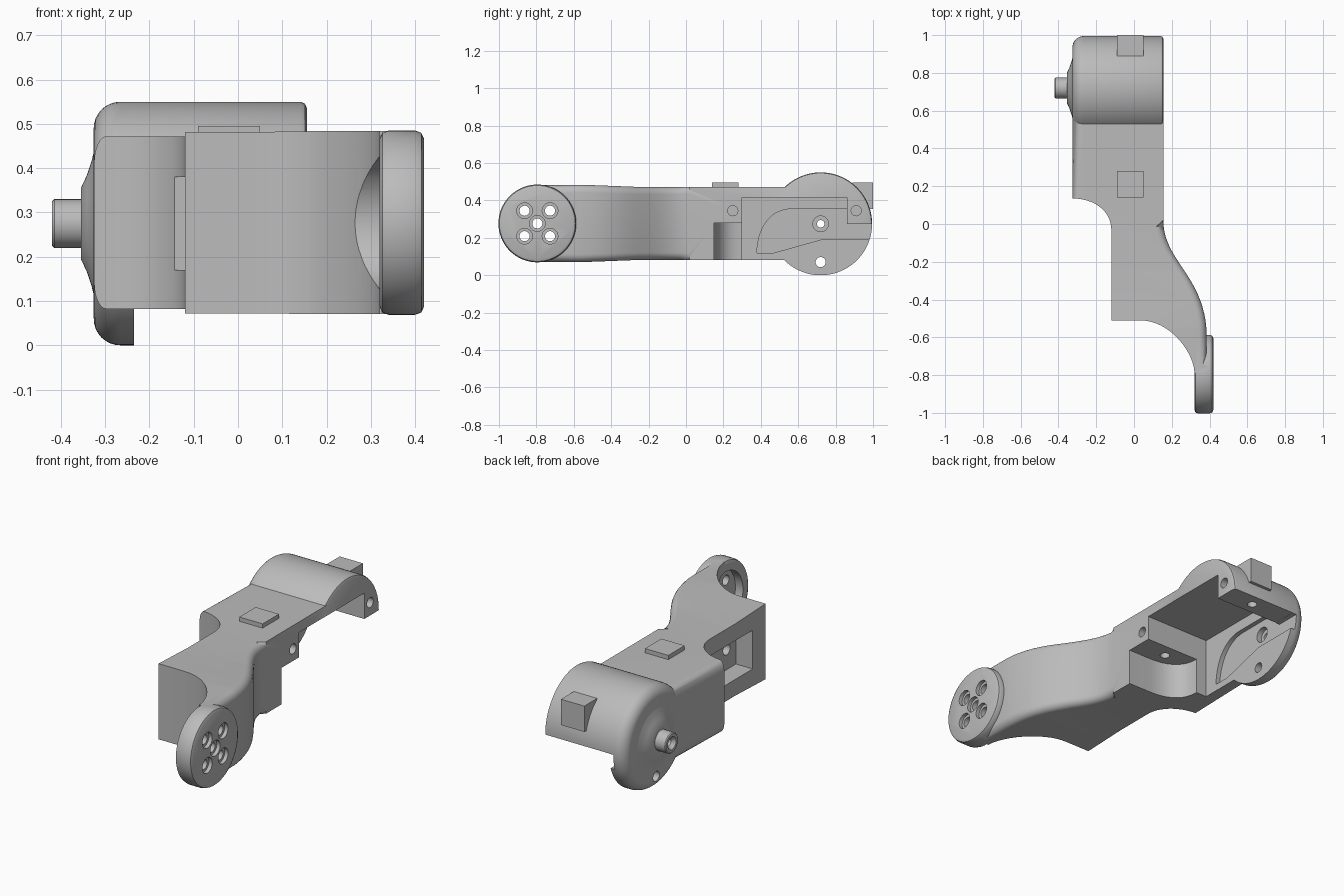
import bpy, bmesh, math
from mathutils import Vector
from mathutils.geometry import interpolate_bezier

if "Cube" in bpy.data.objects:
    bpy.data.objects.remove(bpy.data.objects["Cube"], do_unlink=True)

grey = bpy.data.materials.new("machined grey")
grey.use_nodes = True
grey.diffuse_color = (0.5, 0.5, 0.5, 1)
grey.node_tree.nodes["Principled BSDF"].inputs["Base Color"].default_value = (0.5, 0.5, 0.5, 1)

MID = 0.277      # height of the arm's centre line
AXLE = (0.72, 0.275)
DISC = (-0.795, MID)


def finish(bm, name):
    bmesh.ops.recalc_face_normals(bm, faces=bm.faces)
    mesh = bpy.data.meshes.new(name)
    bm.to_mesh(mesh)
    bm.free()
    mesh.materials.append(grey)
    ob = bpy.data.objects.new(name, mesh)
    bpy.context.collection.objects.link(ob)
    return ob


def curve(a, b, c, d, n=14):
    pts = interpolate_bezier(*[Vector((*p, 0)) for p in (a, b, c, d)], n)
    return [(p.x, p.y) for p in pts]


def prism_bm(pts, axis, lo, hi):
    bm = bmesh.new()
    place = (lambda p, t: (p[0], p[1], t)) if axis == "z" else (lambda p, t: (t, p[0], p[1]))
    face = bm.faces.new([bm.verts.new(place(p, lo)) for p in pts])
    new = bmesh.ops.extrude_face_region(bm, geom=[face])["geom"]
    move = Vector(place((0, 0), hi - lo))
    bmesh.ops.translate(bm, vec=move, verts=[v for v in new if isinstance(v, bmesh.types.BMVert)])
    bmesh.ops.recalc_face_normals(bm, faces=bm.faces)
    return bm


def prism(name, pts, axis, lo, hi):
    return finish(prism_bm(pts, axis, lo, hi), name)


def box(name, x, y, z):
    return prism(name, [(x[0], y[0]), (x[1], y[0]), (x[1], y[1]), (x[0], y[1])], "z", *z)


def lathe(name, profile, centre, hollow=False, seg=72):
    """Turn (x, radius) points about an axis along x."""
    bm = bmesh.new()
    angles = [math.tau * i / seg for i in range(seg)]
    rings = [[bm.verts.new((x, centre[0] + r * math.cos(a), centre[1] + r * math.sin(a)))
              for a in angles] for x, r in profile]
    pairs = list(zip(rings, rings[1:]))
    if hollow:
        pairs.append((rings[-1], rings[0]))
    else:
        bm.faces.new(rings[0])
        bm.faces.new(rings[-1])
    for p, q in pairs:
        for i in range(seg):
            j = (i + 1) % seg
            bm.faces.new((p[i], p[j], q[j], q[i]))
    return finish(bm, name)


def drill(centre, r, lo, hi):
    return lathe("drill", [(lo, r), (hi, r)], centre, seg=32)


def combine(target, other, operation):
    mod = target.modifiers.new("join", "BOOLEAN")
    mod.operation, mod.solver, mod.object = operation, "EXACT", other
    bpy.context.view_layer.objects.active = target
    bpy.ops.object.modifier_apply(modifier=mod.name)
    bpy.data.objects.remove(other, do_unlink=True)


# Arm: plan outline with an S-curved outer side and a scooped front
outline = [(0.155, 0.72)]
outline += curve((0.155, 0.02), (0.155, -0.2), (0.385, -0.28), (0.385, -0.6), 22)
outline += [(0.385, -0.79)]
outline += curve((0.32, -0.79), (0.32, -0.69), (0.2, -0.51), (0.03, -0.51), 18)
outline += [(-0.12, -0.51)]
outline += curve((-0.12, -0.03), (-0.12, 0.06), (-0.2, 0.135), (-0.325, 0.135))
outline += [(-0.325, 0.72)]
bm = prism_bm(outline, "z", MID - 0.195, MID + 0.195)


def level_edges(test):
    return [e for e in bm.edges if abs(e.verts[0].co.z - e.verts[1].co.z) < 0.001
            and all(test(v.co) for v in e.verts)]


# Rounded long edges
bmesh.ops.bevel(bm, geom=level_edges(lambda c: c.x < -0.324), offset=0.06,
                offset_type="OFFSET", segments=8, profile=0.5, affect="EDGES")
bmesh.ops.bevel(bm, geom=level_edges(lambda c: c.x > 0.154 and c.y < 0.03 and
                                     (c.y > -0.58 or c.x > 0.38)),
                offset=0.04, offset_type="OFFSET", segments=6, profile=0.5, affect="EDGES")
# Gentle thickening toward the disc
for y in (-0.25, -0.4, -0.55):
    bmesh.ops.bisect_plane(bm, geom=bm.verts[:] + bm.edges[:] + bm.faces[:],
                           plane_co=(0, y, 0), plane_no=(0, 1, 0))
for v in bm.verts:
    grow = min(max((-0.25 - v.co.y) / 0.3, 0), 1)
    v.co.z = MID + (v.co.z - MID) * (1 + 0.06 * grow)
arm = finish(bm, "arm_housing")

# Rear drum with a soft outer rim
R, soft = 0.275, 0.06
drum = []
for i in range(9):
    a = math.pi / 2 * i / 8
    drum.append((-0.326 + soft * (1 - math.sin(a)), R - soft * (1 - math.cos(a))))
drum = drum[::-1]
drum += [(0.141, R), (0.151, R - 0.004), (0.156, R - 0.015)]
combine(arm, lathe("drum", drum, AXLE, seg=96), "UNION")

# Mounting disc at the front
disc = [(0.32, 0.19), (0.326, 0.203), (0.34, 0.208), (0.4, 0.208), (0.414, 0.203), (0.42, 0.19)]
combine(arm, lathe("disc", disc, DISC), "UNION")

# Open cavity, rear ledge and rounded side pocket
tab = [(0.3, 0.15), (0.3, 0.35), (-0.17, 0.35)]
tab += curve((-0.17, 0.3), (-0.17, 0.2), (-0.1, 0.15), (0.02, 0.15), 10)
relief = [(0.38, 0.02), (0.38, 0.13)]
relief = [(0.47, 0.12), (0.38, 0.12)] + curve((0.38, 0.14), (0.39, 0.27), (0.46, 0.355), (0.57, 0.355))
relief += [(0.86, 0.355), (0.86, 0.274), (1.1, 0.274), (1.1, 0.19), (0.72, 0.19)]
cutters = [
    box("cavity", (-0.235, 0.3), (0.3, 0.86), (-0.1, 0.415)),
    box("ledge", (-0.235, 0.3), (0.8, 1.1), (-0.1, 0.275)),
    prism("side_pocket", tab, "z", -0.1, 0.28),
    prism("wall_relief", relief, "x", -0.26, -0.2),
    box("window", (-0.3, -0.02), (-0.4, 0.05), (0.17, 0.38)),
    lathe("disc_recess", [(0.15, 0.15), (0.365, 0.15)], DISC),
    drill((-0.32, 0.28), 0.03, -0.1, 0.06),
    drill((0.25, 0.345), 0.027, 0.06, 0.3),
    drill((0.91, 0.345), 0.027, 0.06, 0.3),
    drill(AXLE, 0.042, -0.29, -0.2),
    drill(AXLE, 0.02, -0.5, -0.2),
    drill((AXLE[0], 0.07), 0.027, -0.5, -0.2),
]
# Counterbored bolt holes
for dy, dz in ((0, 0), (1, 1), (1, -1), (-1, 1), (-1, -1)):
    c = (DISC[0] + 0.068 * dy, DISC[1] + 0.068 * dz)
    cutters += [drill(c, 0.042, 0.4, 0.5), drill(c, 0.027, 0.3, 0.5)]
# Upright screw holes in the two ceilings
for y in (0.225, 0.925):
    ring = [(-0.02 + 0.025 * math.cos(math.tau * i / 24), y + 0.025 * math.sin(math.tau * i / 24))
            for i in range(24)]
    cutters.append(prism("screw_hole", ring, "z", 0.2, 0.33))
for cutter in cutters:
    combine(arm, cutter, "DIFFERENCE")

# Flared boss and hollow axle pin
boss = [(-0.3, 0.17), (-0.325, 0.165), (-0.331, 0.14), (-0.341, 0.11), (-0.355, 0.08),
        (-0.355, 0.055), (-0.415, 0.055), (-0.42, 0.05), (-0.42, 0.035), (-0.4, 0.02), (-0.3, 0.02)]
pin = lathe("axle_pin", boss, AXLE, hollow=True)

# Raised pads
box("top_pad", (-0.09, 0.05), (0.14, 0.28), (0.46, 0.495))
box("rear_block", (-0.09, 0.05), (0.89, 1.0), (0.355, 0.495))

for ob in (arm, pin):
    bpy.ops.object.select_all(action="DESELECT")
    ob.select_set(True)
    bpy.context.view_layer.objects.active = ob
    bpy.ops.object.shade_smooth_by_angle(angle=math.radians(30))
